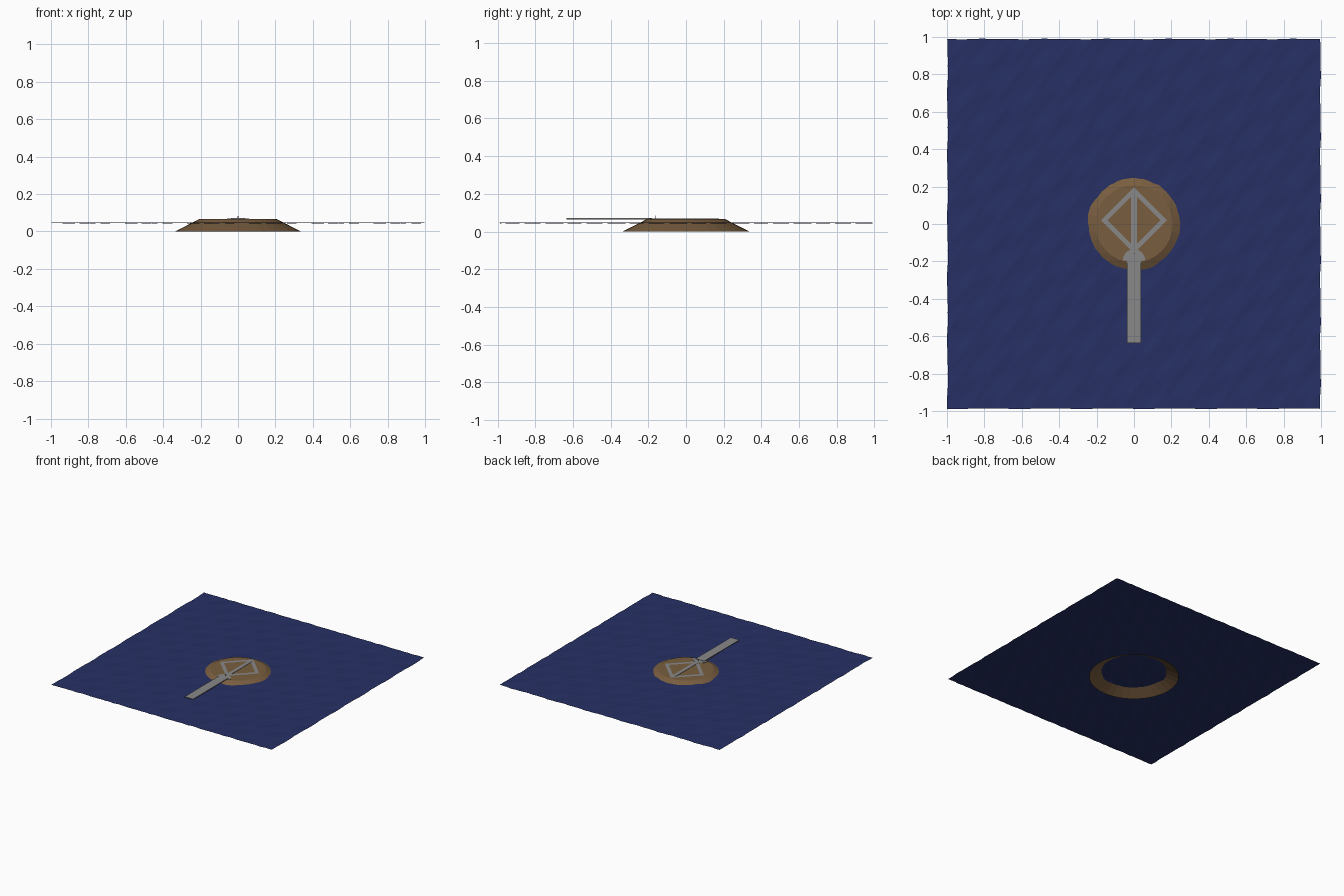
import bpy, bmesh, math
from mathutils import Vector

if "Cube" in bpy.data.objects:
    bpy.data.objects.remove(bpy.data.objects["Cube"])


def material(name, rgb):
    m = bpy.data.materials.new(name)
    m.diffuse_color = (*rgb, 1)
    m.use_nodes = True
    m.node_tree.nodes["Principled BSDF"].inputs["Base Color"].default_value = m.diffuse_color
    return m


def make(name, bm, mat=None, smooth=False):
    bmesh.ops.recalc_face_normals(bm, faces=bm.faces)
    me = bpy.data.meshes.new(name)
    bm.to_mesh(me)
    bm.free()
    for p in me.polygons:
        p.use_smooth = smooth
    ob = bpy.data.objects.new(name, me)
    bpy.context.collection.objects.link(ob)
    if mat:
        me.materials.append(mat)
    return ob


def slab(bm, pts, z0, z1):
    # extruded flat outline
    f = bm.faces.new([bm.verts.new((x, y, z0)) for x, y in pts])
    r = bmesh.ops.extrude_face_region(bm, geom=[f])
    top = [v for v in r['geom'] if isinstance(v, bmesh.types.BMVert)]
    bmesh.ops.translate(bm, verts=top, vec=(0, 0, z1 - z0))


def bar(bm, a, b, w, z0, z1):
    a, b = Vector(a), Vector(b)
    d = (b - a).normalized()
    n = Vector((-d.y, d.x)) * w / 2
    slab(bm, [a - n, b - n, b + n, a + n], z0, z1)


blue = material("deep_water", (0.02, 0.03, 0.13))
brown = material("earth", (0.19, 0.11, 0.05))
grey = material("stone", (0.25, 0.25, 0.25))

# water: choppy tiled waves, six repeats each way
bm = bmesh.new()
bmesh.ops.create_grid(bm, x_segments=192, y_segments=192, size=1)
K = 2 * math.pi * 3
waves = [(1, 1, .0011, 0.3), (2, -1, .0009, 1.7), (1, -2, .0007, 4.0),
         (3, 1, .0006, 2.2), (4, -3, .0004, 5.1), (5, 2, .0004, 0.9)]
for v in bm.verts:
    x, y = v.co.x, v.co.y
    dx = dy = z = 0
    for kx, ky, a, p in waves:
        t = K * (kx * x + ky * y) + p
        m = math.hypot(kx, ky)
        z += a * math.cos(t)
        dx -= 1.2 * a * kx / m * math.sin(t)
        dy -= 1.2 * a * ky / m * math.sin(t)
    v.co = (x * 0.997 + dx, y * 0.988 + dy + .001, 0.046 + z)
make("water", bm, blue, True)
for f in bpy.data.objects["water"].data.polygons[:1]:
    if f.normal.z < 0:
        bpy.data.objects["water"].data.flip_normals()

# island: open-bottomed low mound
bm = bmesh.new()
N = 32
rings = [[bm.verts.new((r * math.cos(2 * math.pi * i / N), r * math.sin(2 * math.pi * i / N), z))
          for i in range(N)] for r, z in ((0.337, 0), (0.207, 0.066))]
for i in range(N):
    j = (i + 1) % N
    bm.faces.new((rings[0][i], rings[0][j], rings[1][j], rings[1][i]))
bm.faces.new(rings[1])
make("island", bm, brown)

# diamond footpath with a middle walk
bm = bmesh.new()
corners = [(0, 0.18), (0.16, 0.02), (0, -0.14), (-0.16, 0.02)]
Z0, Z1 = 0.064, 0.068
outer = [bm.verts.new((x * 1.11, (y - .02) * 1.11 + .02, Z1)) for x, y in corners]
inner = [bm.verts.new((x * .88, (y - .02) * .88 + .02, Z1)) for x, y in corners]
for i in range(4):
    j = (i + 1) % 4
    bm.faces.new((outer[i], outer[j], inner[j], inner[i]))
bmesh.ops.recalc_face_normals(bm, faces=bm.faces)
bar(bm, (0, -0.135), (0, 0.175), 0.03, Z0, Z1 + .0004)
make("footpath", bm, grey)

# rounded landing where the pier meets the paths
bm = bmesh.new()
slab(bm, [(0.06 * math.cos(math.pi * i / 12), -0.195 + 0.06 * math.sin(math.pi * i / 12))
          for i in range(13)], Z0, Z1 + .0006)
make("landing", bm, grey)

# pier
bm = bmesh.new()
bar(bm, (0, -0.635), (0, -0.18), 0.076, 0.065, 0.071)
make("pier", bm, grey)

# small post on the landing
bm = bmesh.new()
bmesh.ops.create_cone(bm, cap_ends=True, segments=8, radius1=0.002, radius2=0.002, depth=0.018)
bmesh.ops.translate(bm, verts=bm.verts, vec=(0, -0.16, 0.075))
make("post", bm, grey)
